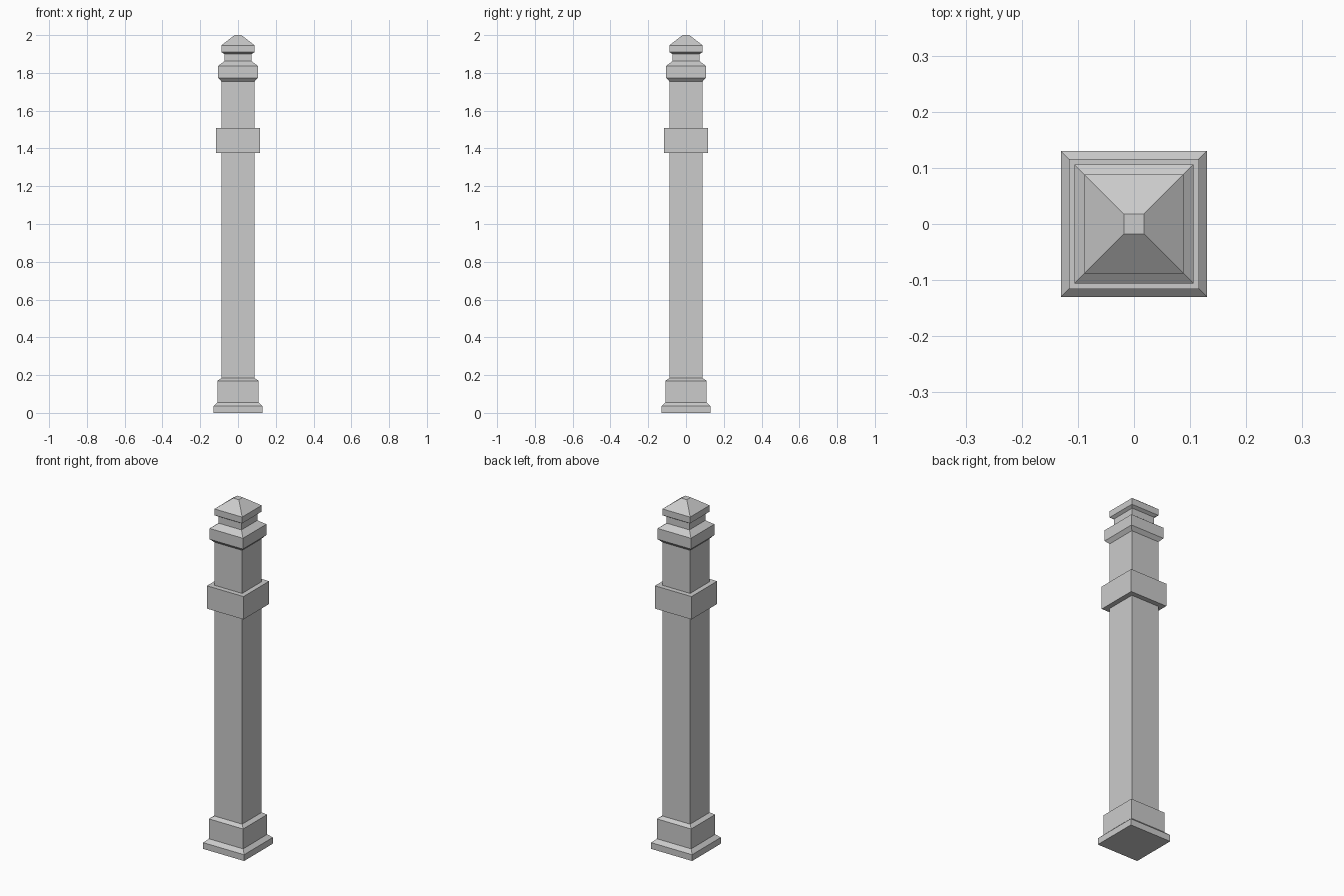
import bpy
import bmesh

cube = bpy.data.objects.get("Cube")
if cube:
    bpy.data.objects.remove(cube, do_unlink=True)

stone = bpy.data.materials.new("light_grey_stone")
stone.use_nodes = True
GREY = (0.6, 0.6, 0.6, 1)
stone.diffuse_color = GREY
stone.node_tree.nodes["Principled BSDF"].inputs["Base Color"].default_value = GREY


def square_stack(name, profile):
    """Loft square rings given as (half width, height), closed at both ends."""
    bm = bmesh.new()
    rings = [[bm.verts.new((sx * r, sy * r, z))
              for sx, sy in ((-1, -1), (1, -1), (1, 1), (-1, 1))]
             for r, z in profile]
    for low, high in zip(rings, rings[1:]):
        for i in range(4):
            j = (i + 1) % 4
            bm.faces.new((low[i], low[j], high[j], high[i]))
    bm.faces.new(rings[0][::-1])
    bm.faces.new(rings[-1])
    mesh = bpy.data.meshes.new(name)
    bm.to_mesh(mesh)
    bm.free()
    mesh.materials.append(stone)
    obj = bpy.data.objects.new(name, mesh)
    bpy.context.collection.objects.link(obj)
    return obj


# Post with stepped plinth, shaft, moulded capital, neck and pyramid cap
square_stack("post", [
    (0.13, 0), (0.13, 0.036), (0.109, 0.056),      # plinth
    (0.109, 0.17), (0.088, 0.184),                 # base block
    (0.088, 1.755), (0.106, 1.774),                # shaft and flare
    (0.106, 1.836), (0.072, 1.862),                # capital
    (0.072, 1.9), (0.088, 1.91),                   # neck
    (0.088, 1.946), (0.018, 2.0),                  # cap
])

# Plain band around the upper shaft
square_stack("collar", [(0.116, 1.377), (0.116, 1.508)])
